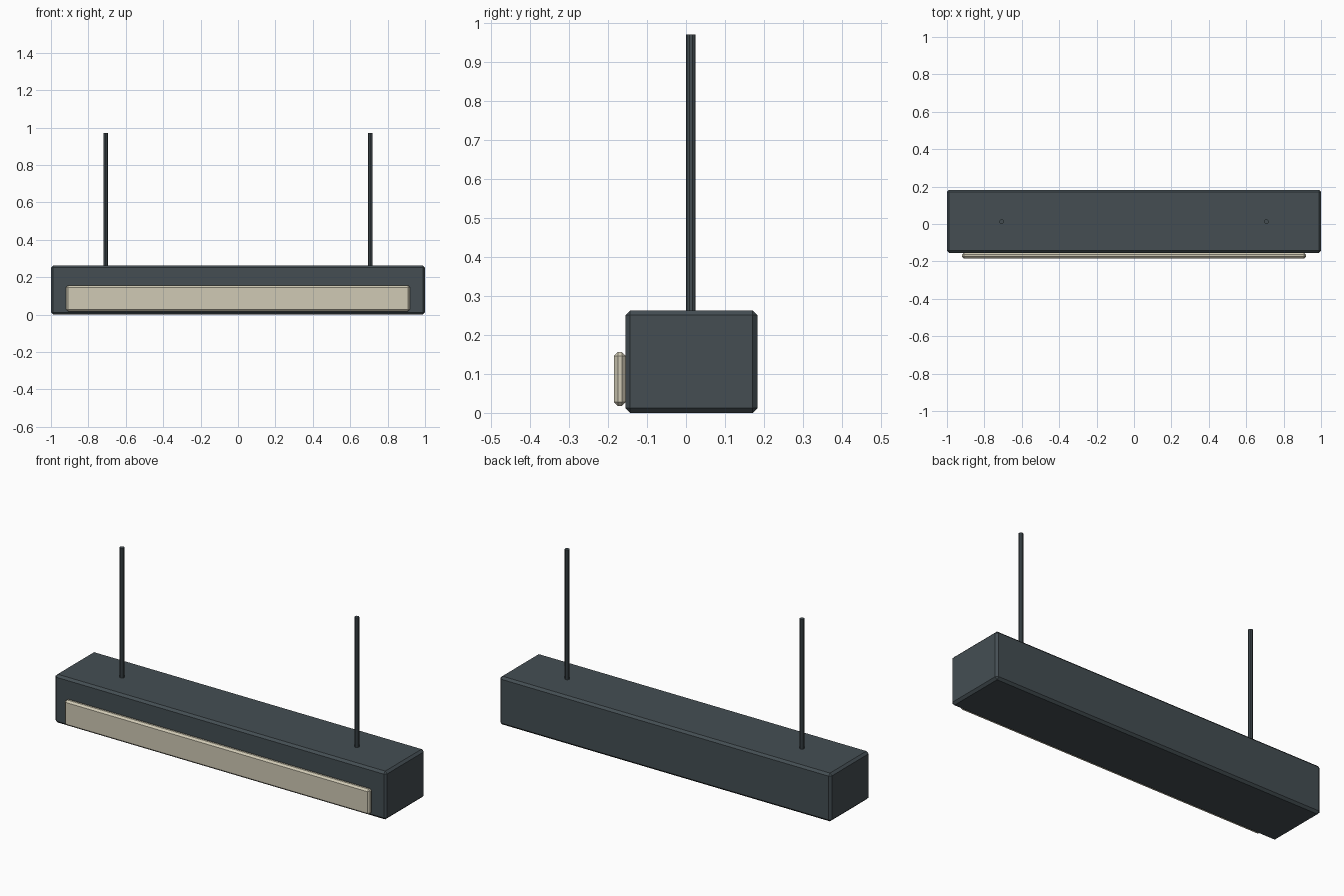
import bpy

if "Cube" in bpy.data.objects:
    bpy.data.objects.remove(bpy.data.objects["Cube"])


def material(name, rgb):
    m = bpy.data.materials.new(name)
    m.diffuse_color = (*rgb, 1)
    m.use_nodes = True
    m.node_tree.nodes["Principled BSDF"].inputs["Base Color"].default_value = m.diffuse_color
    return m


slate = material("dark slate metal", (0.058, 0.076, 0.086))
cream = material("warm cream diffuser", (0.63, 0.59, 0.46))


def bevelled_box(name, low, high, bevel, mat):
    bpy.ops.mesh.primitive_cube_add(
        size=1, location=[(a + b) / 2 for a, b in zip(low, high)])
    ob = bpy.context.object
    ob.name = name
    ob.scale = [b - a for a, b in zip(low, high)]
    bpy.ops.object.transform_apply(location=False, rotation=False, scale=True)
    mod = ob.modifiers.new("chamfer", 'BEVEL')
    mod.width = bevel
    mod.segments = 1
    ob.data.materials.append(mat)
    return ob


# Long lamp housing
bevelled_box("housing", (-1, -0.155, 0), (1, 0.183, 0.263), 0.012, slate)

# Light panel on the front face
bevelled_box("light_panel", (-0.92, -0.185, 0.018), (0.92, -0.154, 0.156), 0.01, cream)

# Two hanging rods, sunk slightly into the housing
for side, x in (("left", -0.708), ("right", 0.708)):
    bpy.ops.mesh.primitive_cylinder_add(
        vertices=10, radius=0.0125, depth=0.73, location=(x, 0.0125, 0.605))
    rod = bpy.context.object
    rod.name = side + "_hanging_rod"
    rod.data.materials.append(slate)
